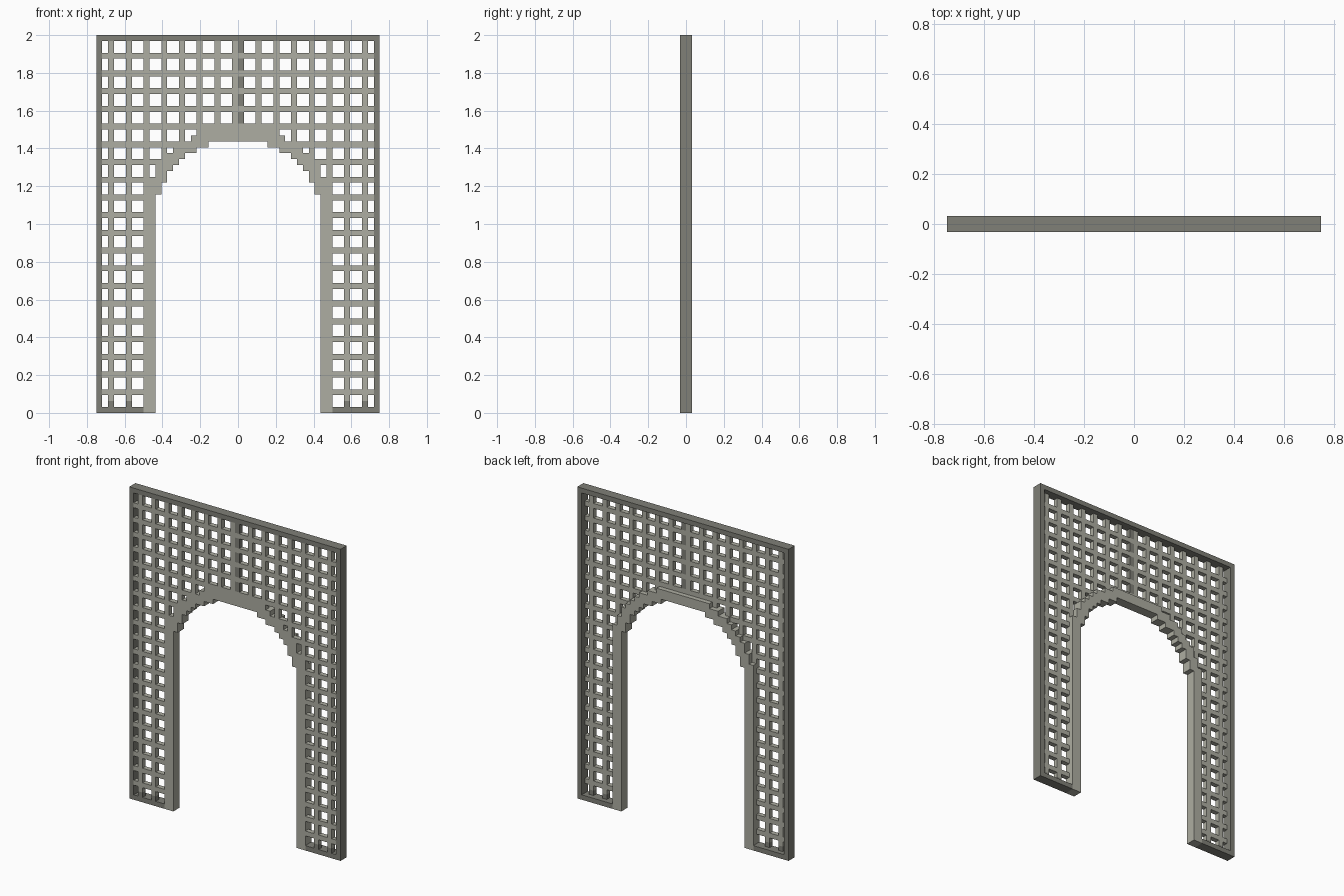
import bpy, bmesh
from mathutils import Vector

U = 1 / 32                 # lattice module
HALF_W, HEIGHT = 24, 64    # panel size in modules

cube = bpy.data.objects.get("Cube")
if cube:
    bpy.data.objects.remove(cube, do_unlink=True)


def material(name, colour):
    m = bpy.data.materials.new(name)
    m.use_nodes = True
    m.diffuse_color = (*colour, 1)
    m.node_tree.nodes["Principled BSDF"].inputs["Base Color"].default_value = (*colour, 1)
    return m


light = material("light stone grey", (0.42, 0.42, 0.36))
dark = material("dark stone grey", (0.215, 0.215, 0.185))

# Stepped arch: clear height of each column, from the centre outwards
arch_heights = [46] * 5 + [45] * 2 + [44] * 2 + [43, 42, 41, 39, 37]


def side(x):
    """Column number counted outwards from the centre line."""
    return x if x >= 0 else -x - 1


def is_open(a, z):
    a = side(a)
    return a < len(arch_heights) and z < arch_heights[a]


def is_band(a, z):
    """Within a rounded two-module margin around the opening."""
    return any(is_open(a + i, z + k)
               for i in range(-2, 3) for k in range(-2, 3)
               if i * i + k * k <= 5 and z + k >= 0)


# Sort the modules into parts
parts = {"outer_frame": set(), "arch_band": set(),
         "lattice": set(), "lattice_dark_blocks": set()}
for x in range(-HALF_W, HALF_W):
    a = side(x)
    for z in range(HEIGHT):
        if is_open(x, z):
            continue
        if is_band(x, z):
            parts["arch_band"] |= {(x, 0, z), (x, 1, z)}
        elif a == HALF_W - 1 or z in (0, HEIGHT - 1):
            parts["outer_frame"] |= {(x, 0, z), (x, 1, z)}
        elif a % 3 == 0 or z % 3 == 0:
            is_dark = z == 1 or (x == 0 and z % 3 != 0)
            parts["lattice_dark_blocks" if is_dark else "lattice"].add((x, 0, z))

solid = set().union(*parts.values())


def build(name, cells, mat):
    """Make the outer skin of a set of modules."""
    bm = bmesh.new()
    for cell in cells:
        centre = Vector(cell) + Vector((0.5, -0.5, 0.5))
        for axis in range(3):
            for sign in (-1, 1):
                near = list(cell)
                near[axis] += sign
                if tuple(near) in solid:
                    continue
                n, u, v = Vector(), Vector(), Vector()
                n[axis] = sign / 2
                u[(axis + 1) % 3] = sign / 2
                v[(axis + 2) % 3] = 0.5
                corners = (-u - v, u - v, u + v, v - u)
                bm.faces.new([bm.verts.new((centre + n + c) * U) for c in corners])
    bmesh.ops.remove_doubles(bm, verts=bm.verts, dist=U / 100)
    # Join flat neighbouring faces
    bmesh.ops.dissolve_limit(bm, angle_limit=0.01, verts=bm.verts, edges=bm.edges)
    mesh = bpy.data.meshes.new(name)
    bm.to_mesh(mesh)
    bm.free()
    mesh.materials.append(mat)
    bpy.context.collection.objects.link(bpy.data.objects.new(name, mesh))


for name, cells in parts.items():
    build(name, cells, dark if name in ("outer_frame", "lattice_dark_blocks") else light)
